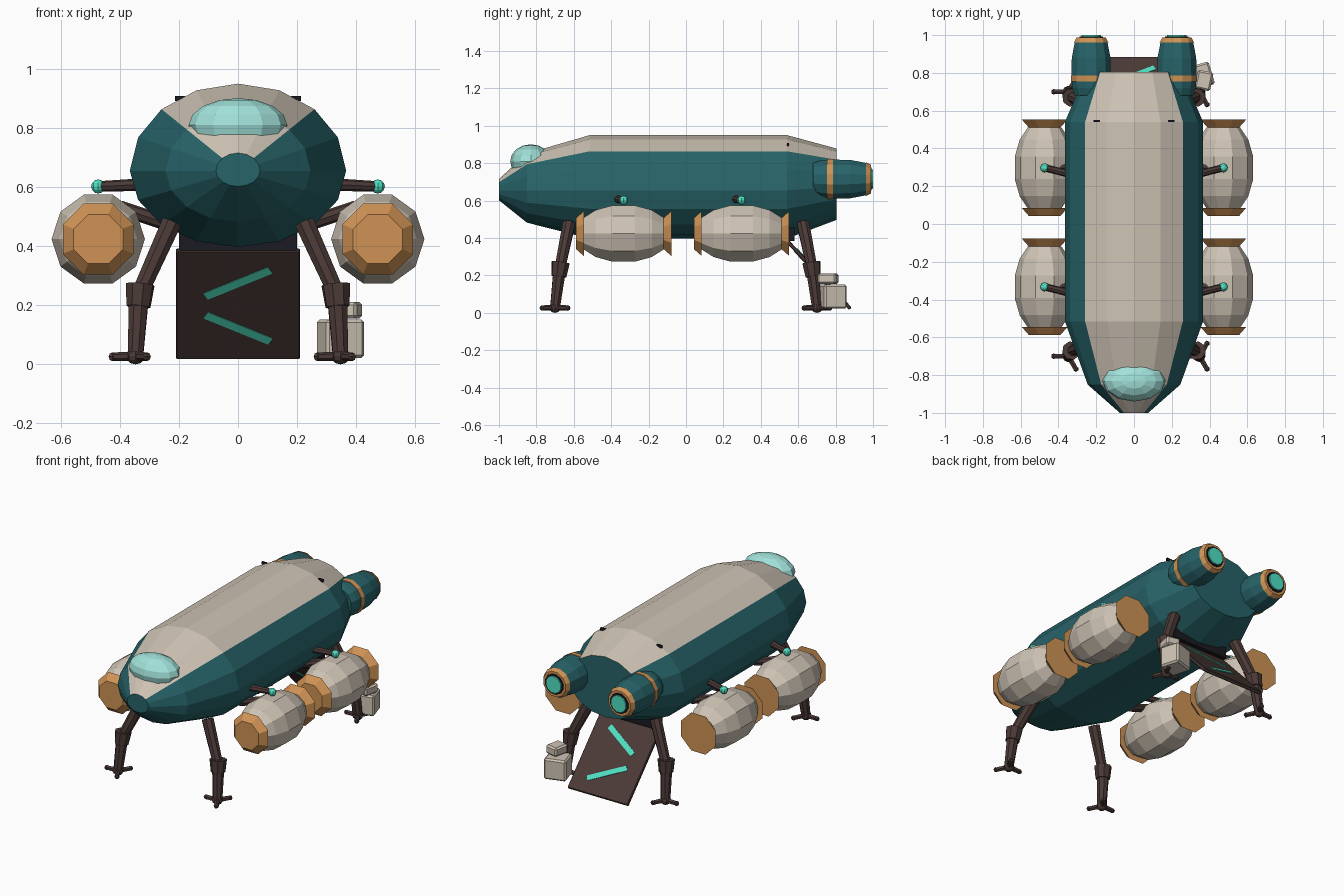
import bpy, bmesh
from math import sin, cos, pi, radians
from mathutils import Vector, Matrix

if "Cube" in bpy.data.objects:
    bpy.data.objects.remove(bpy.data.objects["Cube"])


def mat(name, r, g, b):
    m = bpy.data.materials.new(name)
    m.diffuse_color = (r, g, b, 1)
    m.use_nodes = True
    m.node_tree.nodes["Principled BSDF"].inputs["Base Color"].default_value = m.diffuse_color
    return m


TEAL = mat("teal_paint", .02, .125, .14)
CREAM = mat("cream_panel", .62, .55, .46)
ORANGE = mat("orange_trim", .62, .29, .09)
BROWN = mat("dark_metal", .07, .042, .038)
GLOW = mat("aqua_glow", .08, .75, .55)
GLASS = mat("canopy_glass", .36, .76, .70)
DARK = mat("black_metal", .01, .01, .015)


def finish(bm, name, *mats):
    bmesh.ops.recalc_face_normals(bm, faces=bm.faces[:])
    me = bpy.data.meshes.new(name)
    bm.to_mesh(me)
    bm.free()
    for m in mats:
        me.materials.append(m)
    ob = bpy.data.objects.new(name, me)
    bpy.context.collection.objects.link(ob)
    return ob


def loft(name, rings, *mats, paint=None):
    """Skin a list of equal point rings and cap both ends."""
    bm = bmesh.new()
    vs = [[bm.verts.new(p) for p in ring] for ring in rings]
    n = len(rings[0])
    for a, b in zip(vs, vs[1:]):
        for i in range(n):
            j = (i + 1) % n
            f = bm.faces.new((a[i], a[j], b[j], b[i]))
            if paint:
                f.material_index = paint(i)
    bm.faces.new(vs[0])
    bm.faces.new(vs[-1])
    return finish(bm, name, *mats)


def lathe(name, centre, profile, n, m, turn=0):
    """Revolve (offset along y, radius) pairs about the y axis."""
    cx, cy, cz = centre
    rings = [[(cx + r * cos(turn + 2 * pi * i / n), cy + y, cz + r * sin(turn + 2 * pi * i / n))
              for i in range(n)] for y, r in profile]
    return loft(name, rings, m)


def rod(name, a, b, r1, r2, m=BROWN, n=8):
    a, b = Vector(a), Vector(b)
    d = b - a
    bm = bmesh.new()
    bmesh.ops.create_cone(bm, cap_ends=True, segments=n, radius1=r1, radius2=r2, depth=d.length)
    q = d.to_track_quat('Z', 'Y').to_matrix().to_4x4()
    bm.transform(Matrix.Translation((a + b) / 2) @ q)
    return finish(bm, name, m)


def ball(name, c, radii, m, u=8, v=6):
    bm = bmesh.new()
    bmesh.ops.create_uvsphere(bm, u_segments=u, v_segments=v, radius=1)
    bm.transform(Matrix.Translation(c) @ Matrix.Diagonal((*radii, 1)))
    return finish(bm, name, m)


def box(name, c, size, m, rot=Matrix(), bevel=0):
    bm = bmesh.new()
    bmesh.ops.create_cube(bm, size=1)
    bm.transform(Matrix.Diagonal((*size, 1)))
    if bevel:
        bmesh.ops.bevel(bm, geom=bm.edges[:], offset=bevel, segments=1, affect='EDGES')
    bm.transform(Matrix.Translation(c) @ rot)
    return finish(bm, name, m)


# Hull: sixteen-sided sections, taller above the waist, cream along the top
def hull_ring(y, s, zc):
    pts = []
    for i in range(16):
        t = 2 * pi * i / 16
        h = .295 if cos(t) > 0 else .258
        pts.append((.366 * s * sin(t), y, zc + h * s * cos(t)))
    return pts


sections = [(-1, .205, .655), (-.85, .67, .655), (-.515, 1, .655), (.54, 1, .655), (.805, .69, .675)]
loft("hull", [hull_ring(*s) for s in sections], TEAL, CREAM,
     paint=lambda i: 1 if i in (0, 1, 14, 15) else 0)

# Canopy
ball("canopy", (0, -.83, .81), (.167, .11, .091), GLASS, 12, 8)

# Hatch frame and boarding ramp with chevron stripes
box("hatch_frame", (0, .55, .42), (.4, .06, .07), DARK)
slope = Matrix.Rotation(radians(-47), 4, 'X')
mid = Vector((0, .708, .205))
box("ramp", mid, (.42, .5, .02), BROWN, slope, .004)
for s in (-1, 1):
    off = slope @ Vector((0, -s * .104, 0))
    box("ramp_stripe", mid + off + Vector((0, 0, .001)), (.25, .032, .026), GLOW,
        slope @ Matrix.Rotation(radians(-s * 29), 4, 'Z'))

for s in (-1, 1):
    # Rear engines
    e = (s * .227, 0, .715)
    lathe("engine", e, [(.68, .09), (.72, .103), (.78, .108), (.88, .106), (.97, .088)], 12, TEAL, pi / 12)
    lathe("engine_band", e, [(.755, .110), (.785, .111)], 12, ORANGE, pi / 12)
    lathe("engine_nozzle", e, [(.962, .094), (.988, .08)], 12, ORANGE, pi / 12)
    lathe("engine_inner_ring", e, [(.975, .066), (.993, .064)], 12, DARK, pi / 12)
    lathe("engine_glow", e, [(.98, .055), (1.0, .053)], 12, GLOW, pi / 12)

    # Small roof fins
    box("roof_fin", (s * .197, .545, .9), (.034, .012, .016), DARK)

    # Side tanks with cone caps facing the same way at each end
    for y in (-.333, .297):
        c = (s * .473, y, .424)
        lathe("side_tank", c, [(-.213, .09), (-.15, .132), (-.06, .158), (.06, .158),
                               (.15, .132), (.213, .09)], 10, CREAM)
        for d in (-.234, .234):
            lathe("tank_cap", (c[0], y + d, c[2]), [(-.021, .09), (.021, .13)], 8, ORANGE, pi / 8)
        rod("tank_strut_upper", (s * .29, y - .045, .61), (s * .47, y, .602), .022, .018)
        rod("tank_strut_lower", (s * .25, y, .48), (s * .40, y, .53), .025, .025)
        ball("strut_light", (s * .473, y, .602), (.024, .024, .024), GLOW)

    # Landing legs, each on three toes
    for k in (-1, 1):
        hip = (s * .225, k * .625, .48)
        knee = (s * .335, k * .675, .235)
        foot = (s * .347, k * .70, .03)
        rod("leg_upper", hip, knee, .036, .03)
        rod("leg_knee", (s * .331, k * .67, .27), (s * .337, k * .68, .195), .05, .042)
        rod("leg_lower", knee, foot, .036, .028)
        ball("leg_ankle", (foot[0], foot[1], .028), (.032, .032, .028), BROWN)
        for t in (60, 180, 300):
            tip = (foot[0] + .078 * cos(radians(t)), foot[1] + .078 * sin(radians(t)), .026)
            rod("toe", (foot[0], foot[1], .028), tip, .016, .014, n=6)
            ball("toe_tip", tip, (.015, .015, .015), BROWN, 6, 4)

# Cargo beside the ramp
box("crate_large", (.347, .782, .087), (.135, .125, .13), CREAM, Matrix.Rotation(radians(17), 4, 'Z'), .01)
box("crate_small", (.37, .76, .183), (.085, .1, .056), CREAM, Matrix.Rotation(radians(-12), 4, 'Z'), .01)
